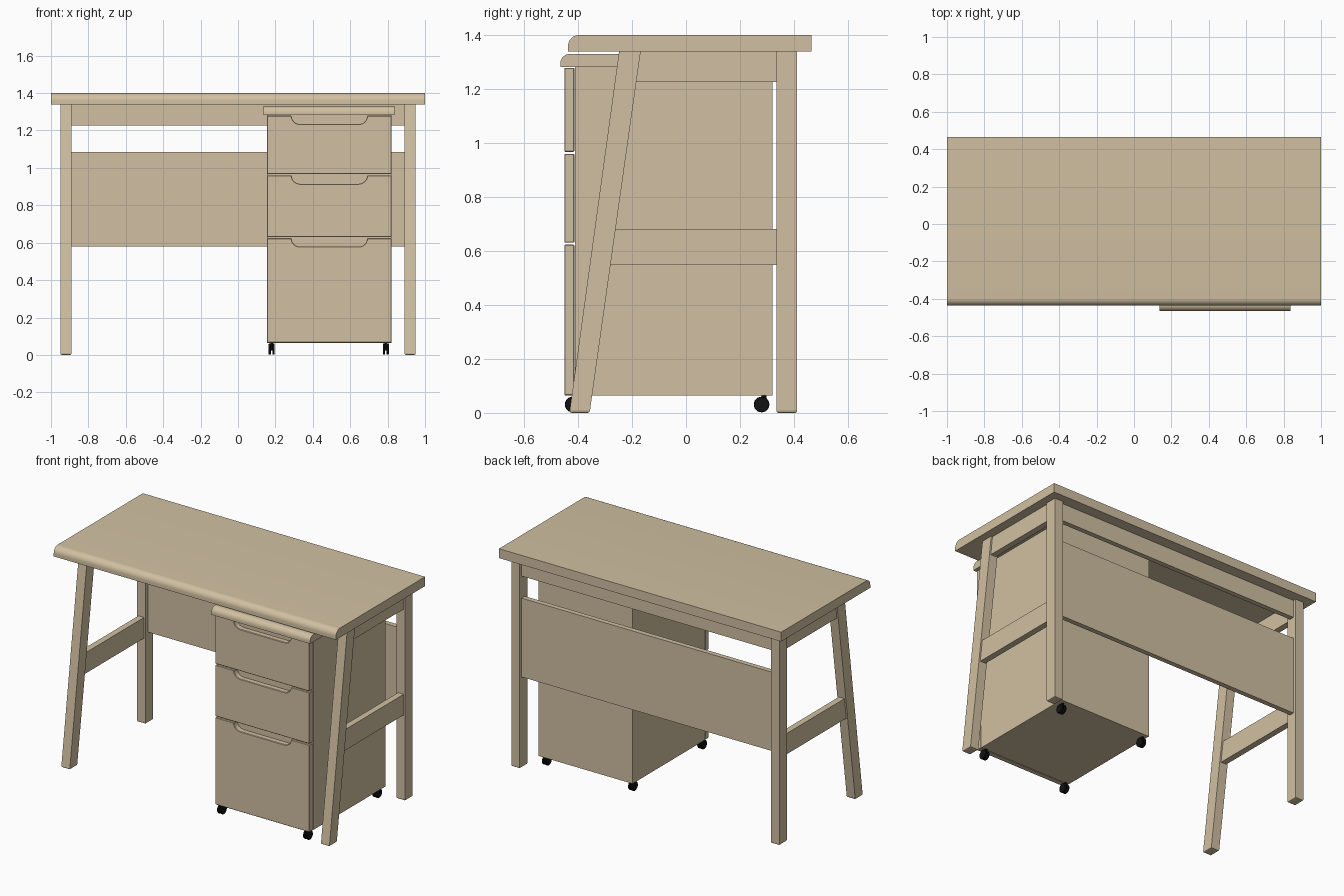
import bpy, bmesh, math
from mathutils import Vector

cube = bpy.data.objects.get("Cube")
if cube:
    bpy.data.objects.remove(cube, do_unlink=True)


def material(name, color):
    m = bpy.data.materials.new(name)
    m.use_nodes = True
    m.diffuse_color = (*color, 1)
    m.node_tree.nodes["Principled BSDF"].inputs["Base Color"].default_value = (*color, 1)
    return m


wood = material("light wood", (0.64, 0.53, 0.36))
black = material("black rubber", (0.006, 0.006, 0.006))


def prism(name, profile, axis, lo, hi, mat=wood, bevel=0, foot=0, smooth=False):
    """Extrude a profile along x (points are y, z) or along y (points are x, z)."""
    bm = bmesh.new()
    place = (lambda p, d: (d, *p)) if axis == "x" else (lambda p, d: (p[0], d, p[1]))
    face = bm.faces.new([bm.verts.new(place(p, lo)) for p in profile])
    grown = bmesh.ops.extrude_face_region(bm, geom=[face])["geom"]
    step = Vector((hi - lo, 0, 0) if axis == "x" else (0, hi - lo, 0))
    bmesh.ops.translate(bm, vec=step, verts=[g for g in grown if isinstance(g, bmesh.types.BMVert)])
    bmesh.ops.recalc_face_normals(bm, faces=bm.faces)
    if foot:
        floor = [e for e in bm.edges if all(v.co.z < 0.001 for v in e.verts)]
        bmesh.ops.bevel(bm, geom=floor, offset=foot, segments=2, profile=0.5, affect="EDGES")
    mesh = bpy.data.meshes.new(name)
    bm.to_mesh(mesh)
    bm.free()
    mesh.materials.append(mat)
    ob = bpy.data.objects.new(name, mesh)
    bpy.context.collection.objects.link(ob)
    if bevel:
        mod = ob.modifiers.new("soft edges", "BEVEL")
        mod.width = bevel
        mod.limit_method = "ANGLE"
        mod.angle_limit = math.radians(40)
    if smooth:
        bpy.ops.object.select_all(action="DESELECT")
        ob.select_set(True)
        bpy.context.view_layer.objects.active = ob
        bpy.ops.object.shade_smooth_by_angle(angle=math.radians(35))
    return ob


def rect(a0, a1, z0, z1):
    return [(a0, z0), (a1, z0), (a1, z1), (a0, z1)]


def arc(cx, cz, r, start, end, n=8):
    angles = [math.radians(start + (end - start) * i / n) for i in range(n + 1)]
    return [(cx + r * math.cos(a), cz + r * math.sin(a)) for a in angles]


def bullnose(front, back, z0, z1, r):
    """Board section with a rounded upper front edge."""
    return [(back, z1), (back, z0), (front, z0)] + arc(front + r, z1 - r, r, 180, 90)


# Desk top
TOP = 1.34
prism("desk_top", bullnose(-0.437, 0.465, TOP, 1.40, 0.04), "x", -1, 1, smooth=True)

# Side frames: slanted front leg, upright back leg, two rails
SLOPE = 0.189 / TOP


def front_leg_back(z):
    return -0.357 + SLOPE * z


def side_rail(z0, z1):
    return [(front_leg_back(z0), z0), (0.335, z0), (0.335, z1), (front_leg_back(z1), z1)]


slant = [(-0.432, 0), (-0.357, 0), (-0.168, TOP), (-0.248, TOP)]
for side, s in (("right", -1), ("left", 1)):
    def pair(inner, outer):
        return sorted((s * inner, s * outer))
    prism(f"{side}_front_leg", slant, "x", *pair(0.89, 0.95), foot=0.008)
    prism(f"{side}_back_leg", rect(0.335, 0.412, 0, TOP), "x", *pair(0.89, 0.95), foot=0.008)
    prism(f"{side}_upper_rail", side_rail(1.226, TOP), "x", *pair(0.90, 0.94))
    prism(f"{side}_lower_rail", side_rail(0.548, 0.681), "x", *pair(0.90, 0.94))

# Back boards
prism("back_apron", rect(-0.89, 0.89, 1.226, TOP), "y", 0.36, 0.392)
prism("modesty_panel", rect(-0.89, 0.89, 0.58, 1.085), "y", 0.36, 0.392)

# Drawer cabinet
X0, X1 = 0.155, 0.822
MID = (X0 + X1) / 2
prism("cabinet_body", rect(X0, X1, 0.065, 1.282), "y", -0.412, 0.32)
prism("cabinet_top", bullnose(-0.466, 0.32, 1.282, 1.33, 0.035), "x", 0.137, 0.837, smooth=True)


def drawer_profile(z0, z1, half=0.202, r=0.045):
    """Front panel outline with a rounded finger notch in its top edge."""
    right = arc(MID + half - r, z1, r, 0, -90, 6)
    left = arc(MID - half + r, z1, r, -90, -180, 6)
    return [(X0, z0), (X1, z0), (X1, z1)] + right + left + [(X0, z1)]


for label, z0, z1 in (("bottom", 0.065, 0.624), ("middle", 0.631, 0.960), ("top", 0.967, 1.279)):
    prism(f"{label}_drawer_front", drawer_profile(z0, z1), "y", -0.451, -0.414, bevel=0.003)

# Casters: twin wheels, axle and stem
for end, y in (("front", -0.42), ("back", 0.28)):
    for side, x in (("right", 0.18), ("left", 0.79)):
        name = f"{side}_{end}_caster"
        for part, dx in (("inner", -0.01), ("outer", 0.01)):
            wheel = arc(y, 0.031, 0.029, 0, 345, 23)
            prism(f"{name}_{part}_wheel", wheel, "x", x + dx - 0.006, x + dx + 0.006,
                  black, bevel=0.002, smooth=True)
        prism(f"{name}_axle", arc(y, 0.031, 0.008, 0, 330, 11), "x", x - 0.014, x + 0.014, black)
        prism(f"{name}_stem", rect(y, y + 0.018, 0.03, 0.067), "x", x - 0.006, x + 0.006, black)
